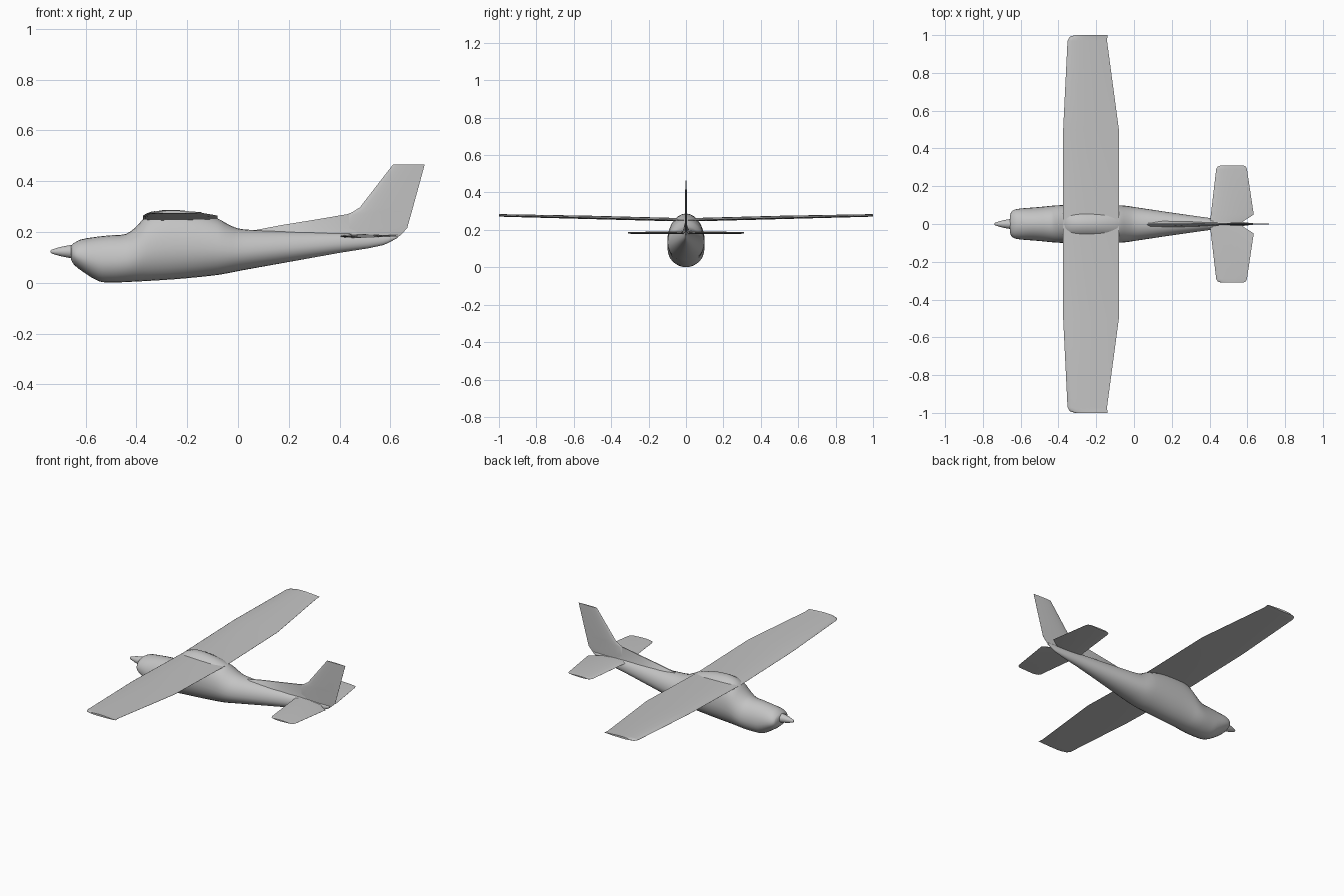
import bpy, bmesh, math

cube = bpy.data.objects.get("Cube")
if cube:
    bpy.data.objects.remove(cube, do_unlink=True)

grey = bpy.data.materials.new("plain grey")
grey.use_nodes = True
COLOUR = (0.55, 0.55, 0.55, 1)
grey.diffuse_color = COLOUR
grey.node_tree.nodes["Principled BSDF"].inputs["Base Color"].default_value = COLOUR


def loft(name, rings, angle=40):
    """Skin a list of equal rings and cap both ends."""
    bm = bmesh.new()
    loops = [[bm.verts.new(p) for p in ring] for ring in rings]
    n = len(loops[0])
    for a, b in zip(loops, loops[1:]):
        for i in range(n):
            j = (i + 1) % n
            bm.faces.new((a[i], a[j], b[j], b[i]))
    bm.faces.new(loops[0])
    bm.faces.new(loops[-1])
    bmesh.ops.recalc_face_normals(bm, faces=bm.faces)
    mesh = bpy.data.meshes.new(name)
    bm.to_mesh(mesh)
    bm.free()
    mesh.materials.append(grey)
    obj = bpy.data.objects.new(name, mesh)
    bpy.context.collection.objects.link(obj)
    bpy.ops.object.select_all(action='DESELECT')
    obj.select_set(True)
    bpy.context.view_layer.objects.active = obj
    bpy.ops.object.shade_smooth_by_angle(angle=math.radians(angle))
    return obj


def refine(rows, steps=3):
    """Insert smooth in-between stations."""
    out = []
    for i in range(len(rows) - 1):
        p0, p1 = rows[max(i - 1, 0)], rows[i]
        p2, p3 = rows[i + 1], rows[min(i + 2, len(rows) - 1)]
        for s in range(steps):
            t = s / steps
            # slopes follow the uneven station spacing
            row = [p1[0] + (p2[0] - p1[0]) * t]
            h = p2[0] - p1[0]
            for a, b, c, d in list(zip(p0, p1, p2, p3))[1:]:
                m1 = (c - a) / (p2[0] - p0[0]) * h
                m2 = (d - b) / (p3[0] - p1[0]) * h
                row.append((2*t**3 - 3*t*t + 1) * b + (t**3 - 2*t*t + t) * m1
                           + (3*t*t - 2*t**3) * c + (t**3 - t*t) * m2)
            out.append(row)
    return out + [rows[-1]]


def body_ring(x, bottom, top, half, sides=28):
    """Egg-shaped section, widest a little below the middle."""
    mid = bottom + 0.45 * (top - bottom)
    ring = []
    for i in range(sides):
        a = math.tau * i / sides
        rise = (top - mid) if math.sin(a) > 0 else (mid - bottom)
        ring.append((x, half * math.cos(a), mid + rise * math.sin(a)))
    return ring


def airfoil(under, n=9):
    """Unit-chord outline; under scales the lower surface."""
    def thick(t):
        return 2.6 * (math.sqrt(t) * 0.594 - 0.252 * t - 0.703 * t**2
                      + 0.569 * t**3 - 0.203 * t**4) / 0.78
    ts = [(1 - math.cos(math.pi * i / n)) / 2 for i in range(n + 1)]
    upper = [(t, thick(t) + 0.02) for t in reversed(ts)]
    lower = [(t, -under * thick(t) - 0.02) for t in ts]
    return upper + lower


def span(name, half, under):
    """Full-span surface from half-span rows: y, leading x, trailing x, z, thickness."""
    rows = [(-r[0],) + r[1:] for r in reversed(half)] + half[1:]
    loft(name, [[(le + (te - le) * t, y, z + h * off) for t, off in airfoil(under)]
                for y, le, te, z, h in rows])


# fuselage: x, bottom, top, half width
stations = [
    (-0.657, 0.090, 0.146, 0.045), (-0.648, 0.074, 0.155, 0.066),
    (-0.62, 0.050, 0.170, 0.079), (-0.55, 0.007, 0.182, 0.086),
    (-0.50, 0.001, 0.187, 0.090), (-0.44, 0.003, 0.193, 0.096),
    (-0.40, 0.005, 0.222, 0.099), (-0.36, 0.007, 0.264, 0.100),
    (-0.31, 0.010, 0.284, 0.100), (-0.25, 0.014, 0.287, 0.100),
    (-0.17, 0.021, 0.278, 0.100), (-0.08, 0.031, 0.253, 0.099),
    (-0.04, 0.038, 0.231, 0.096), (0.0, 0.046, 0.214, 0.090),
    (0.06, 0.057, 0.208, 0.081), (0.2, 0.082, 0.203, 0.060),
    (0.4, 0.118, 0.196, 0.032), (0.57, 0.148, 0.190, 0.011),
    (0.63, 0.178, 0.188, 0.004)]
loft("fuselage", [body_ring(*s) for s in refine(stations)])

# spinner: x, radius
cone = [(-0.738, 0.004), (-0.733, 0.008), (-0.70, 0.018), (-0.67, 0.024), (-0.645, 0.027)]
loft("spinner", [[(x, r * math.cos(math.tau * i / 20), 0.123 + r * math.sin(math.tau * i / 20))
                  for i in range(20)] for x, r in cone])

# main wing
span("main_wing", [
    (0.0, -0.375, -0.08, 0.251, 0.017), (0.5, -0.375, -0.08, 0.264, 0.017),
    (0.97, -0.352, -0.143, 0.275, 0.013), (0.99, -0.342, -0.141, 0.276, 0.012),
    (1.0, -0.312, -0.141, 0.277, 0.011)], 0.55)

# tailplane, with a cut-back inner trailing edge for the rudder
span("tailplane", [
    (0.0, 0.40, 0.565, 0.184, 0.011), (0.012, 0.402, 0.575, 0.184, 0.011),
    (0.05, 0.407, 0.634, 0.184, 0.011), (0.29, 0.435, 0.598, 0.184, 0.008),
    (0.304, 0.443, 0.592, 0.184, 0.007), (0.31, 0.460, 0.580, 0.184, 0.006)], 0.9)

# tail fin: z, leading x, trailing x, half thickness
fin = [(0.165, 0.42, 0.600, 0.008), (0.185, 0.41, 0.638, 0.008), (0.215, 0.41, 0.666, 0.008),
       (0.268, 0.425, 0.681, 0.008), (0.279, 0.452, 0.684, 0.008),
       (0.297, 0.480, 0.689, 0.008), (0.465, 0.610, 0.735, 0.005)]
loft("tail_fin", [[(le + (te - le) * t, h * off, z) for t, off in airfoil(1)]
                  for z, le, te, h in fin])

# dorsal ridge running from the cabin to the fin: x, top, half width at the base
ridge = [(0.06, 0.206, 0.030), (0.17, 0.227, 0.025), (0.30, 0.248, 0.016),
         (0.43, 0.270, 0.008), (0.48, 0.270, 0.006)]
loft("dorsal_ridge", [[(x, -w, 0.185), (x, -w * 0.55, 0.195 + (top - 0.195) * 0.3),
                       (x, -0.003, top), (x, 0.003, top),
                       (x, w * 0.55, 0.195 + (top - 0.195) * 0.3), (x, w, 0.185)]
                      for x, top, w in ridge])
